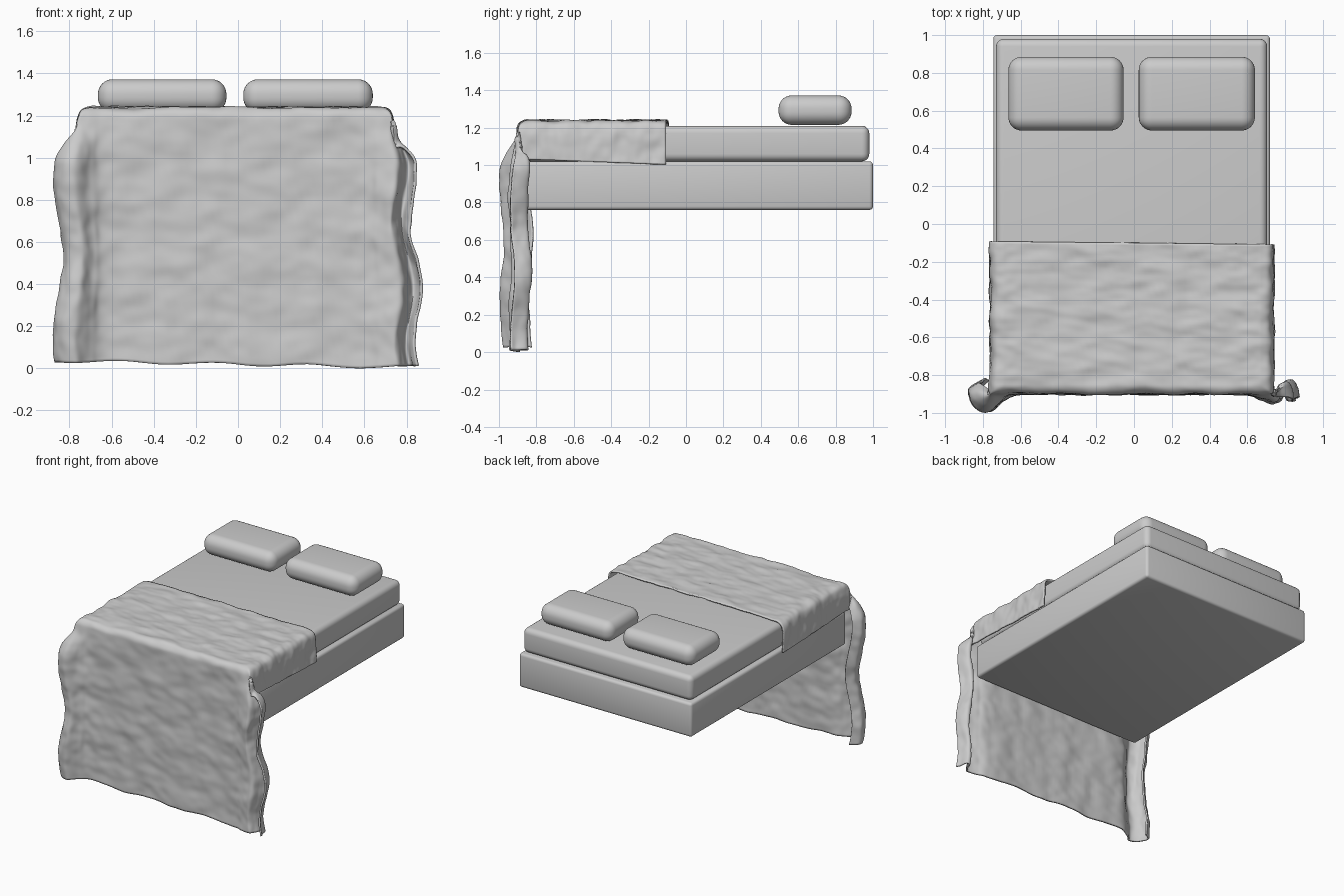
import bpy, bmesh, math
from mathutils import Vector, noise

if "Cube" in bpy.data.objects:
    bpy.data.objects.remove(bpy.data.objects["Cube"])


def rounded_box(name, lo, hi, radius, segs):
    bm = bmesh.new()
    bmesh.ops.create_cube(bm, size=1)
    for v in bm.verts:
        v.co = Vector([(a + b) / 2 + c * (b - a) for a, b, c in zip(lo, hi, v.co)])
    bmesh.ops.bevel(bm, geom=bm.edges[:], offset=radius, segments=segs,
                    profile=0.5, affect='EDGES')
    return add_object(name, bm)


def add_object(name, bm):
    mesh = bpy.data.meshes.new(name)
    bm.to_mesh(mesh)
    bm.free()
    ob = bpy.data.objects.new(name, mesh)
    bpy.context.collection.objects.link(ob)
    bpy.context.view_layer.objects.active = ob
    for o in bpy.context.selected_objects:
        o.select_set(False)
    ob.select_set(True)
    bpy.ops.object.shade_smooth_by_angle(angle=math.radians(50))
    return ob


def smooth(a, b, x):
    x = min(1, max(0, (x - a) / (b - a)))
    return x * x * (3 - 2 * x)


def spline(points, steps):
    """Catmull-Rom curve through 2D points."""
    p = [Vector(q) for q in points]
    p = [2 * p[0] - p[1]] + p + [2 * p[-1] - p[-2]]
    out = []
    for i in range(1, len(p) - 2):
        a, b, c, d = p[i - 1:i + 3]
        for k in range(steps):
            t = k / steps
            out.append(0.5 * (2 * b + (c - a) * t + (2 * a - 5 * b + 4 * c - d) * t * t
                              + (3 * b - a - 3 * c + d) * t ** 3))
    return out + [p[-2]]


# Bed base, mattress and pillows
rounded_box("bed_base", (-0.745, -0.88, 0.76), (0.72, 1.0, 1.02), 0.02, 3)
rounded_box("mattress", (-0.73, -0.87, 1.02), (0.705, 0.98, 1.21), 0.04, 5)
for side, x0, x1 in (("left", -0.665, -0.055), ("right", 0.025, 0.64)):
    rounded_box("pillow_" + side, (x0, 0.495, 1.215), (x1, 0.885, 1.372), 0.07, 8)

# Blanket: section over the bed (x, drop) changes into the hanging section (x, y)
over = spline([(-0.765, .215), (-0.763, .14), (-0.76, .07), (-0.742, .018), (-0.69, 0),
               (-0.6, 0), (-0.3, 0), (0, 0), (0.3, 0), (0.58, 0), (0.67, 0),
               (0.718, .018), (0.737, .07), (0.741, .14), (0.745, .215)], 10)
hang = spline([(-0.80, -.83), (-0.855, -.88), (-0.83, -.955), (-0.76, -.985), (-0.69, -.93),
               (-0.6, -.9), (-0.3, -.9), (0, -.9), (0.3, -.9), (0.58, -.9), (0.67, -.925),
               (0.735, -.94), (0.765, -.89), (0.79, -.85), (0.82, -.93)], 10)
TOP, Y0, Y1, R = 1.238, -0.10, -0.85, 0.05

# Lengthwise profile: flat top, rounded foot edge, long drop (y, drop)
path = [(Y0 + (Y1 - Y0) * i / 60, 0) for i in range(60)]
path += [(Y1 - R * math.sin(a), R - R * math.cos(a))
         for a in [i / 8 * math.pi / 2 for i in range(8)]]
path += [(Y1 - R, R + (TOP - 0.018 - R) * i / 90) for i in range(91)]

bm = bmesh.new()
rows = []
for y, d in path:
    w = smooth(0.04, 0.27, d)
    z = TOP - d
    row = []
    for (xb, drop), (xh, yh) in zip(over, hang):
        drop = max(0, drop) * (1.09 - 0.13 * (Y0 - y) / 0.75)
        flap = Vector((xb, y - 0.012 * xb * (1 + y), TOP - (drop ** 3 + d ** 3) ** (1 / 3)))
        edge = smooth(0.6, 0.8, abs(xh))
        if xh < 0:
            xs = xh - edge * 0.022 * math.cos(math.tau * (z - 0.9) / 0.75)
        else:
            xs = xh + edge * (0.022 * math.cos(math.tau * (z - 0.97) / 0.57) + 0.04 * (0.97 - z))
        ys = yh + edge * 0.012 * math.sin(z * 9 + xh * 5)
        low = 0.012 * (xh / 0.8) * d + 0.006 * math.sin(xh * 14) * d
        row.append(bm.verts.new(flap.lerp(Vector((xs, ys, z - low)), w)))
    rows.append(row)
for r0, r1 in zip(rows, rows[1:]):
    for i in range(len(r0) - 1):
        bm.faces.new((r0[i], r1[i], r1[i + 1], r0[i + 1]))

# Rumples in the cloth
bm.normal_update()
moves = []
for v in bm.verts:
    q = Vector((v.co.x * 7, v.co.y * 11, v.co.z * 7))
    moves.append(v.normal * (0.011 * noise.noise(q) + 0.005 * noise.noise(q * 2.2)))
for v, m in zip(bm.verts, moves):
    v.co += m
    v.co.z = max(v.co.z, 0)
    v.co.y = max(v.co.y, -1)
blanket = add_object("blanket", bm)
solid = blanket.modifiers.new("thickness", 'SOLIDIFY')
solid.thickness = 0.012
solid.offset = -1
